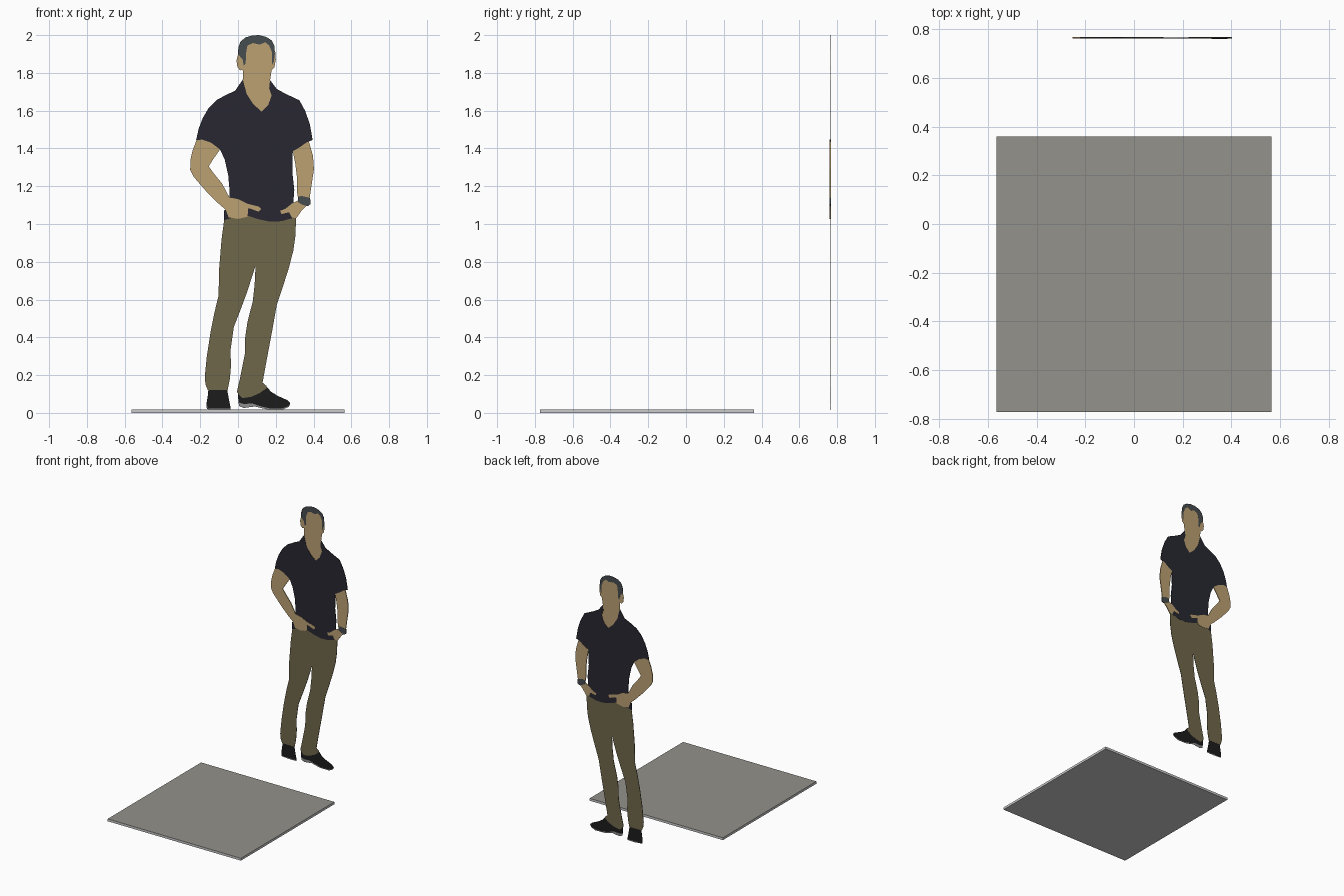
import bpy, bmesh

FIGURE_Y = 0.764  # plane of the flat standing figure


def material(name, rgb):
    m = bpy.data.materials.new(name)
    m.diffuse_color = (*rgb, 1)
    return m


SKIN = material("skin", (0.5, 0.355, 0.17))
NAVY = material("navy cloth", (0.021, 0.0205, 0.031))
KHAKI = material("khaki cloth", (0.16, 0.135, 0.07))
SLATE = material("slate", (0.061, 0.072, 0.077))
BLACK = material("black leather", (0.012, 0.012, 0.012))
SOLE = material("sole grey", (0.27, 0.27, 0.27))
STONE = material("stone grey", (0.295, 0.287, 0.258))
PALE = material("pale grey", (0.6, 0.6, 0.6))


def cutout(name, points, thickness, mat):
    """Flat (x, z) outline given thickness about the figure plane; thicker parts cover thinner ones."""
    bm = bmesh.new()
    front = FIGURE_Y - thickness / 2
    face = bm.faces.new([bm.verts.new((x, front, z)) for x, z in points])
    ext = bmesh.ops.extrude_face_region(bm, geom=[face], use_keep_orig=True)
    new = [v for v in ext["geom"] if isinstance(v, bmesh.types.BMVert)]
    bmesh.ops.translate(bm, verts=new, vec=(0, thickness, 0))
    bmesh.ops.triangulate(bm, faces=[f for f in bm.faces if len(f.verts) > 4])
    bmesh.ops.recalc_face_normals(bm, faces=bm.faces[:])
    me = bpy.data.meshes.new(name)
    bm.to_mesh(me)
    bm.free()
    me.materials.append(mat)
    ob = bpy.data.objects.new(name, me)
    bpy.context.collection.objects.link(ob)
    return ob


# Floor plate: stone top, pale sides and underside
bpy.ops.mesh.primitive_cube_add(size=1, location=(0, -0.206, 0.009))
plate = bpy.context.object
plate.name = "floor_plate"
plate.scale = (1.13, 1.132, 0.018)
plate.data.materials.append(STONE)
plate.data.materials.append(PALE)
for p in plate.data.polygons:
    p.material_index = 0 if p.normal.z > 0.5 else 1

# Shoes and the pale soles under them
cutout("left_shoe", [(-.155, .14), (-.06, .14), (-.048, .07), (-.038, .022), (-.16, .022),
                     (-.167, .05), (-.16, .09)], .002, BLACK)
cutout("left_sole", [(-.167, .045), (-.04, .035), (-.04, .016), (-.1, .014), (-.165, .02)], .001, SOLE)
cutout("right_shoe", [(0, .11), (.002, .055), (.03, .047), (.075, .05), (.12, .035), (.17, .023),
                      (.235, .024), (.265, .035), (.277, .052), (.26, .068), (.21, .09),
                      (.175, .112), (.15, .14), (.05, .13)], .002, BLACK)
cutout("right_sole", [(.002, .06), (.006, .036), (.03, .026), (.09, .034), (.155, .018),
                      (.235, .016), (.27, .033), (.277, .05), (.15, .06)], .001, SOLE)

# Trousers
cutout("trousers", [
    (-.072, 1.03), (-.087, .92), (-.1, .76), (-.103, .62), (-.125, .53), (-.145, .43),
    (-.165, .3), (-.176, .19), (-.172, .15), (-.16, .122), (-.055, .12), (-.043, .18),
    (-.037, .25), (-.04, .33), (-.022, .455), (.015, .55), (.05, .645), (.093, .78),
    (.088, .68), (.078, .59), (.05, .48), (.038, .4), (.036, .31), (.012, .19),
    (-.006, .11), (.022, .078), (.07, .085), (.115, .105), (.15, .13), (.152, .142),
    (.13, .16), (.15, .27), (.18, .43), (.205, .57), (.235, .66), (.27, .77),
    (.293, .86), (.303, .93), (.308, 1.035), (.28, 1.06), (0, 1.06)], .003, KHAKI)

# Head and neck with ears, then hair over it
cutout("head", [
    (.02, 1.94), (.002, 1.905), (-.008, 1.865), (-.003, 1.83), (.012, 1.813), (.025, 1.82),
    (.026, 1.765), (.02, 1.7), (.06, 1.6), (.125, 1.57), (.19, 1.61), (.195, 1.69), (.17, 1.762),
    (.178, 1.815), (.193, 1.83), (.2, 1.87), (.198, 1.91), (.18, 1.95), (.1, 1.98)], .001, SKIN)
cutout("hair", [
    (0, 1.9), (.002, 1.935), (.012, 1.965), (.04, 1.988), (.075, 1.998), (.11, 2), (.15, 1.99),
    (.178, 1.972), (.192, 1.945), (.195, 1.9), (.19, 1.86), (.18, 1.842), (.18, 1.91),
    (.165, 1.945), (.145, 1.962), (.115, 1.95), (.08, 1.958), (.05, 1.945), (.044, 1.915),
    (.04, 1.85), (.03, 1.838), (.025, 1.87), (.012, 1.885)], .002, SLATE)

# Shirt with open V collar and short sleeves
cutout("shirt", [
    (.026, 1.765), (.005, 1.735), (-.015, 1.705), (-.06, 1.685), (-.115, 1.655), (-.155, 1.615),
    (-.187, 1.56), (-.208, 1.505), (-.222, 1.443), (-.19, 1.447), (-.145, 1.432), (-.095, 1.395),
    (-.07, 1.34), (-.052, 1.26), (-.045, 1.18), (-.045, 1.09), (-.075, 1.07), (-.075, 1.02),
    (-.04, 1.03), (.05, 1.045), (.11, 1.025), (.17, 1.012), (.23, 1.015), (.285, 1.03),
    (.292, 1.1), (.298, 1.18), (.288, 1.27), (.29, 1.385), (.325, 1.405), (.36, 1.43),
    (.395, 1.445), (.38, 1.53), (.355, 1.6), (.325, 1.655), (.25, 1.69), (.205, 1.715),
    (.17, 1.762), (.165, 1.72), (.178, 1.68), (.16, 1.63), (.125, 1.595), (.08, 1.635),
    (.045, 1.69)], .0045, NAVY)

# Arms with hands at the waist
cutout("left_arm", [
    (-.22, 1.443), (-.24, 1.39), (-.252, 1.34), (-.253, 1.285), (-.235, 1.25), (-.17, 1.175),
    (-.105, 1.11), (-.065, 1.075), (-.05, 1.035), (0, 1.027), (.05, 1.038), (.055, 1.085),
    (.11, 1.065), (.122, 1.08), (.11, 1.092), (.05, 1.107), (0, 1.132), (-.045, 1.14),
    (-.085, 1.215), (-.13, 1.27), (-.155, 1.305), (-.13, 1.345), (-.095, 1.395),
    (-.145, 1.432), (-.19, 1.447)], .006, SKIN)
cutout("right_arm", [
    (.29, 1.385), (.303, 1.32), (.313, 1.24), (.312, 1.17), (.32, 1.125), (.285, 1.108),
    (.25, 1.08), (.223, 1.07), (.23, 1.052), (.27, 1.062), (.285, 1.035), (.308, 1.03),
    (.34, 1.075), (.365, 1.1), (.38, 1.14), (.39, 1.21), (.402, 1.29), (.397, 1.36),
    (.375, 1.437), (.36, 1.43), (.325, 1.405)], .006, SKIN)

# Wristwatch
cutout("wristwatch", [(.318, 1.145), (.34, 1.148), (.382, 1.138), (.384, 1.105), (.37, 1.095),
                      (.345, 1.1), (.318, 1.115)], .007, SLATE)
